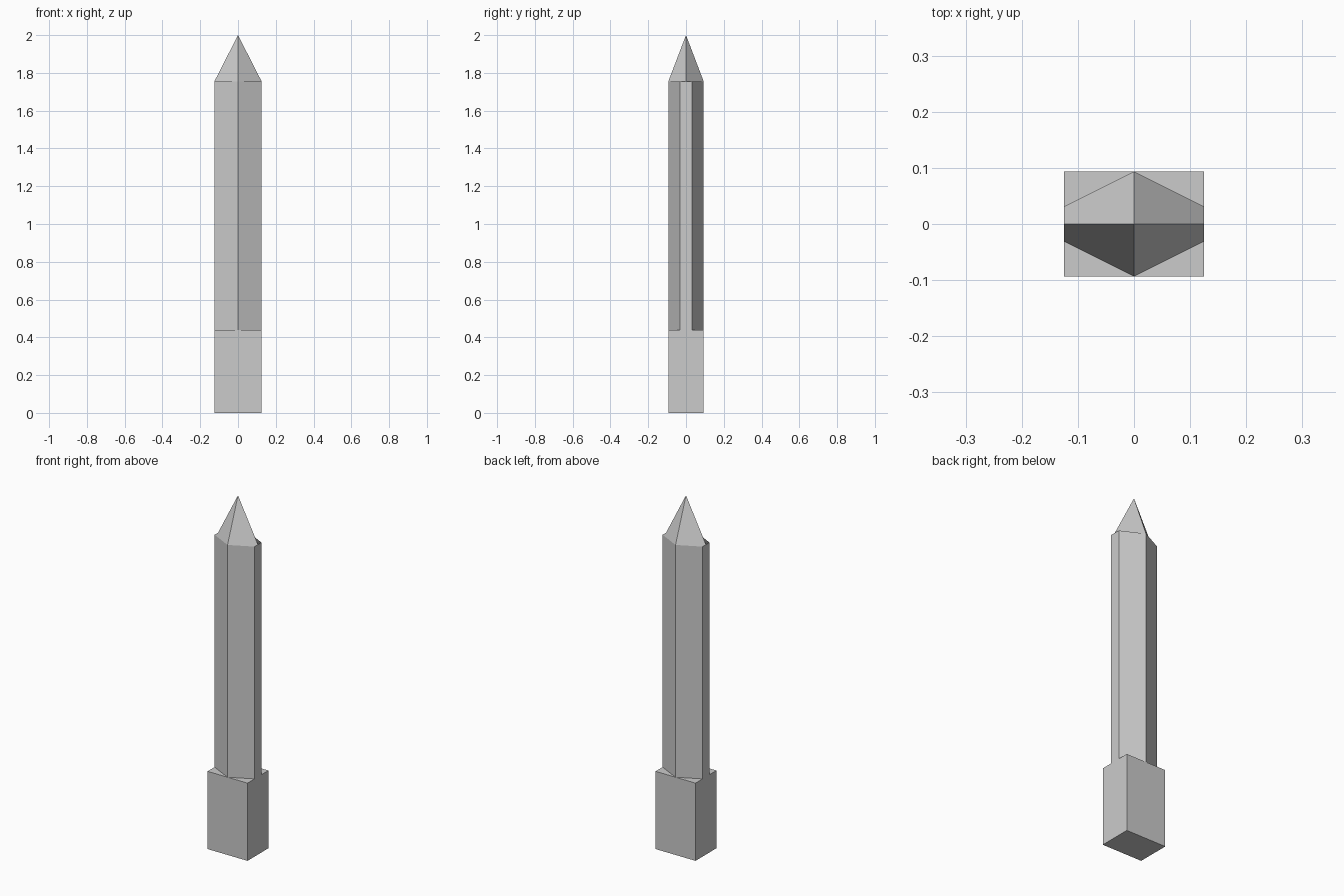
import bpy

if "Cube" in bpy.data.objects:
    bpy.data.objects.remove(bpy.data.objects["Cube"])

# Main dimensions
HX, HY, FLAT = 0.125, 0.0935, 0.031   # half width, half depth, half width of the narrow side
BASE, SHOULDER, TOP = 0.44, 1.755, 2.0

# One quarter of the post; the mirror modifier makes the rest
verts = {
    "centre": (0, 0, 0),
    "side0": (HX, 0, 0), "corner0": (HX, HY, 0), "ridge0": (0, HY, 0),
    "side1": (HX, 0, BASE), "edge1": (HX, FLAT, BASE),
    "corner1": (HX, HY, BASE), "ridge1": (0, HY, BASE),
    "side2": (HX, 0, SHOULDER), "edge2": (HX, FLAT, SHOULDER),
    "ridge2": (0, HY, SHOULDER), "apex": (0, 0, TOP),
}
faces = [
    # Rectangular foot and its corner ledge
    "centre ridge0 corner0 side0",
    "side0 corner0 corner1 edge1 side1",
    "corner0 ridge0 ridge1 corner1",
    "corner1 ridge1 edge1",
    # Six-sided shaft
    "side1 edge1 edge2 side2",
    "edge1 ridge1 ridge2 edge2",
    # Pointed tip, folded from side to ridge
    "side2 edge2 ridge2 apex",
]

index = {name: i for i, name in enumerate(verts)}
mesh = bpy.data.meshes.new("pointed_post")
mesh.from_pydata(list(verts.values()), [], [[index[n] for n in f.split()] for f in faces])
post = bpy.data.objects.new("pointed_post", mesh)
bpy.context.collection.objects.link(post)

# Mirror to all four quarters
mirror = post.modifiers.new("quarters", "MIRROR")
mirror.use_axis = (True, True, False)
mirror.merge_threshold = 0.0005
